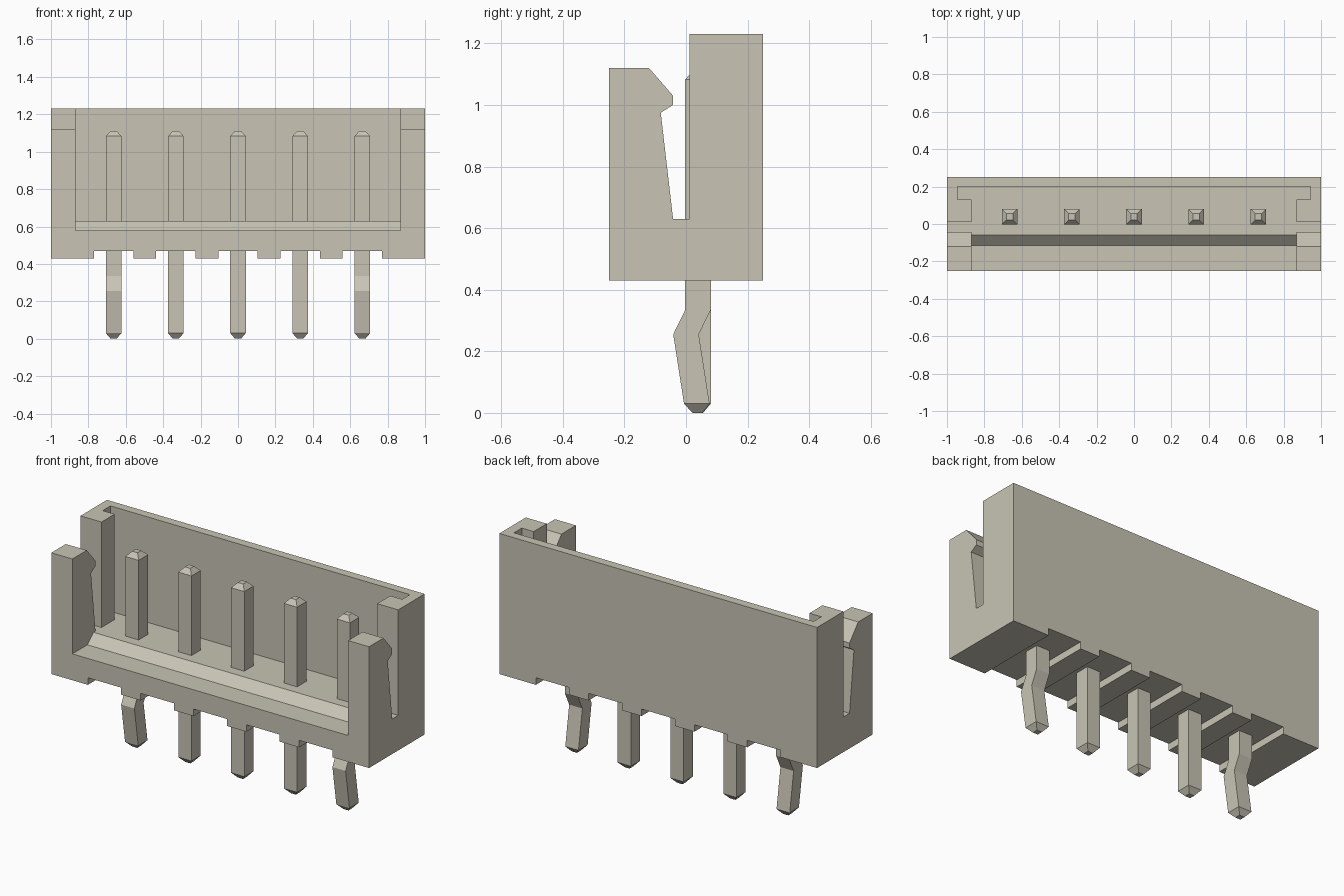
import bpy, bmesh

cube = bpy.data.objects.get("Cube")
if cube:
    bpy.data.objects.remove(cube, do_unlink=True)

# One warm grey plastic for everything
grey = bpy.data.materials.new("warm grey")
grey.use_nodes = True
colour = (0.58, 0.55, 0.46, 1.0)
grey.diffuse_color = colour
grey.node_tree.nodes["Principled BSDF"].inputs["Base Color"].default_value = colour


def loft(name, rings):
    """Skin matching rings of points and cap both ends."""
    bm = bmesh.new()
    loops = [[bm.verts.new(p) for p in ring] for ring in rings]
    n = len(loops[0])
    for a, b in zip(loops, loops[1:]):
        for i in range(n):
            j = (i + 1) % n
            bm.faces.new((a[i], a[j], b[j], b[i]))
    bm.faces.new(loops[0])
    bm.faces.new(loops[-1])
    bmesh.ops.recalc_face_normals(bm, faces=bm.faces)
    mesh = bpy.data.meshes.new(name)
    bm.to_mesh(mesh)
    bm.free()
    mesh.materials.append(grey)
    obj = bpy.data.objects.new(name, mesh)
    bpy.context.collection.objects.link(obj)
    return obj


def extrude_x(name, profile, x0, x1):
    """Extrude a (y, z) profile along x."""
    return loft(name, [[(x, y, z) for y, z in profile] for x in (x0, x1)])


def box_profile(y0, y1, z0, z1):
    return [(y0, z0), (y1, z0), (y1, z1), (y0, z1)]


def cut(target, cutter):
    """Subtract the cutter, bake the result and discard the cutter."""
    cutter.hide_render = True
    mod = target.modifiers.new("cut", 'BOOLEAN')
    mod.operation = 'DIFFERENCE'
    mod.solver = 'EXACT'
    mod.object = cutter
    bpy.context.view_layer.update()
    deps = bpy.context.evaluated_depsgraph_get()
    mesh = bpy.data.meshes.new_from_object(target.evaluated_get(deps))
    target.modifiers.clear()
    target.data = mesh
    bpy.data.objects.remove(cutter, do_unlink=True)


# Housing: side profile with the hooked latch and slot, full width
housing = extrude_x("housing", [
    (-0.25, 0.43), (0.25, 0.43), (0.25, 1.23), (0.012, 1.23), (0.012, 0.63),
    (-0.042, 0.63), (-0.082, 0.975), (-0.042, 1.0), (-0.042, 1.03),
    (-0.12, 1.12), (-0.25, 1.12)], -1, 1)

# Open front cavity with a sloped step in its floor
cut(housing, extrude_x("cavity_cutter", [
    (-0.4, 0.58), (-0.115, 0.58), (-0.06, 0.63), (0.2, 0.63),
    (0.2, 1.4), (-0.4, 1.4)], -0.868, 0.868))

# Guide channels behind the side lips
cut(housing, extrude_x("channel_cutter", box_profile(0.13, 0.2, 0.63, 1.4), -0.943, 0.943))

# Pins and the grooves beneath the housing
pitch = 0.3325
for i in range(-2, 3):
    x = i * pitch
    cut(housing, extrude_x("groove_cutter", box_profile(-0.4, 0.4, 0.3, 0.47),
                           x - 0.105, x + 0.105))

    # Cross-sections as (height, centre y, half width); end pins are kinked
    kink = [(0.03, 0.035, 0.0415), (0.255, 0.0, 0.0415), (0.335, 0.039, 0.0415)]
    straight = [(0.03, 0.039, 0.0415)]
    bent = abs(i) == 2
    sections = [(0.0, 0.037 if bent else 0.039, 0.016)]
    sections += kink if bent else straight
    sections += [(1.083, 0.039, 0.0415), (1.11, 0.039, 0.017)]
    rings = []
    for z, y, h in sections:
        w = min(h, 0.0415)
        rings.append([(x - w, y - h, z), (x + w, y - h, z),
                      (x + w, y + h, z), (x - w, y + h, z)])
    loft("pin_%d" % (i + 3), rings)
